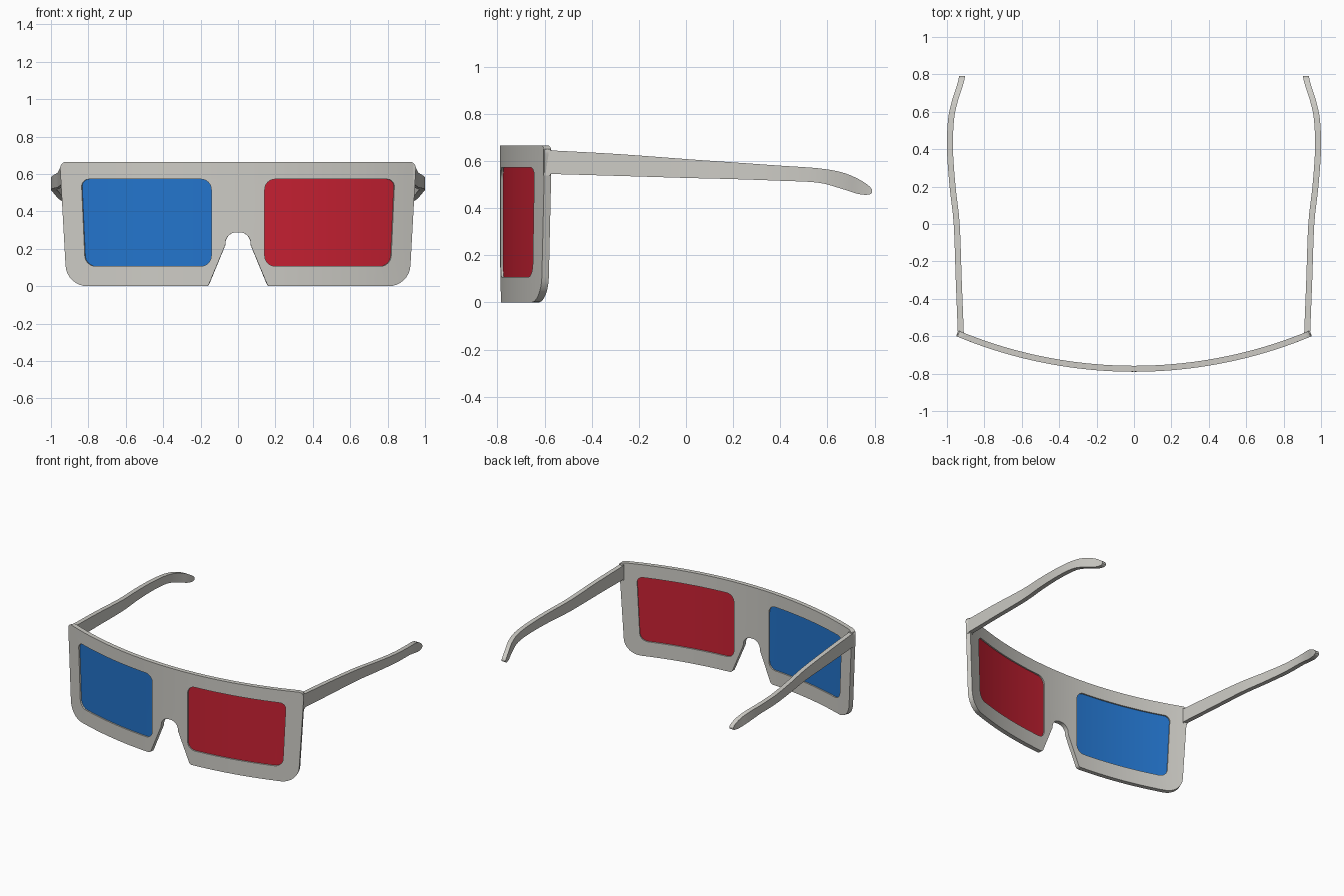
import bpy, bmesh, math
from mathutils import Vector

cube = bpy.data.objects.get("Cube")
if cube:
    bpy.data.objects.remove(cube, do_unlink=True)

RADIUS = 2.47     # curvature of the front
FRONT = -0.79     # foremost y
THICK = 0.032


def material(name, rgb):
    mat = bpy.data.materials.new(name)
    mat.use_nodes = True
    color = (*rgb, 1)
    mat.diffuse_color = color
    mat.node_tree.nodes["Principled BSDF"].inputs["Base Color"].default_value = color
    return mat


def finish(name, bm, mat):
    bmesh.ops.recalc_face_normals(bm, faces=bm.faces)
    mesh = bpy.data.meshes.new(name)
    bm.to_mesh(mesh)
    bm.free()
    mesh.materials.append(mat)
    obj = bpy.data.objects.new(name, mesh)
    bpy.context.collection.objects.link(obj)
    bpy.ops.object.select_all(action='DESELECT')
    obj.select_set(True)
    bpy.context.view_layer.objects.active = obj
    bpy.ops.object.shade_smooth_by_angle(angle=math.radians(30))
    return obj


def rounded(corners, steps=8):
    """Outline from (x, z, tangent length) corners, each turned into an arc."""
    points = []
    for i, (x, z, cut) in enumerate(corners):
        p = Vector((x, z))
        back = (Vector(corners[i - 1][:2]) - p).normalized()
        ahead = (Vector(corners[(i + 1) % len(corners)][:2]) - p).normalized()
        w = math.sin(back.angle(ahead) / 2)
        for k in range(steps + 1):
            t = k / steps
            a, b, c = (1 - t) ** 2, 2 * w * t * (1 - t), t * t
            points.append(((p + back * cut) * a + p * b + (p + ahead * cut) * c) / (a + b + c))
    return points


def flip(corners):
    return [(-x, z, cut) for x, z, cut in reversed(corners)]


def curved_sheet(name, loops, near, far, mat):
    """Fill outlines (inner ones are holes), slice, thicken and bend."""
    bm = bmesh.new()
    for loop in loops:
        verts = [bm.verts.new((p.x, 0, p.y)) for p in loop]
        for i, v in enumerate(verts):
            bm.edges.new((verts[i - 1], v))
    bmesh.ops.triangle_fill(bm, use_beauty=True, edges=bm.edges[:])
    for i in range(-19, 20):
        bmesh.ops.bisect_plane(bm, geom=bm.verts[:] + bm.edges[:] + bm.faces[:],
                               plane_co=(i / 20, 0, 0), plane_no=(1, 0, 0))
    grown = bmesh.ops.extrude_face_region(bm, geom=bm.faces[:])["geom"]
    back = {v for v in grown if isinstance(v, bmesh.types.BMVert)}
    for v in bm.verts:
        angle = math.asin(v.co.x / RADIUS)
        r = RADIUS - (far if v in back else near)
        v.co.x = r * math.sin(angle)
        v.co.y = FRONT + RADIUS - r * math.cos(angle)
    return finish(name, bm, mat)


def spline(rows, steps=4):
    """Smooth curve through rows of values."""
    rows = [Vector(r) for r in rows]
    out = []
    for i in range(len(rows) - 1):
        a, b, c, d = rows[max(i - 1, 0)], rows[i], rows[i + 1], rows[min(i + 2, len(rows) - 1)]
        for k in range(steps):
            t = k / steps
            out.append(b + (c - a) * (t / 2) + (a * 2 - b * 5 + c * 4 - d) * (t * t / 2)
                       + (b * 3 - a - c * 3 + d) * (t ** 3 / 2))
    return out + [rows[-1]]


frame_mat = material("warm grey card", (0.61, 0.60, 0.56))
red_mat = material("red film", (0.58, 0.015, 0.033))
blue_mat = material("blue film", (0.017, 0.175, 0.60))

# Front frame with two lens openings and a nose notch
half = [(0.068, 0.288, 0.06), (0.068, 0.22, 0.005), (0.16, 0, 0.015),
        (0.916, 0, 0.11), (0.953, 0.665, 0.035)]
lens = [(0.143, 0.107, 0.055), (0.817, 0.107, 0.055),
        (0.838, 0.572, 0.04), (0.143, 0.572, 0.055)]
outline = rounded(half + flip(half))
left_lens, right_lens = rounded(lens), rounded(flip(lens))
curved_sheet("front_frame", [outline, left_lens, right_lens], 0, THICK, frame_mat)

# Tinted lenses, set back inside the openings
curved_sheet("left_lens", [left_lens], 0.01, 0.022, red_mat)
curved_sheet("right_lens", [right_lens], 0.01, 0.022, blue_mat)

# Temple stations: y, centre x, bottom z, top z
stations = [(-0.58, 0.926, 0.545, 0.645), (-0.3, 0.937, 0.537, 0.63),
            (0, 0.948, 0.528, 0.608), (0.2, 0.97, 0.523, 0.594),
            (0.4, 0.984, 0.516, 0.58), (0.56, 0.978, 0.508, 0.569),
            (0.66, 0.957, 0.482, 0.552), (0.73, 0.934, 0.46, 0.524),
            (0.775, 0.922, 0.457, 0.495), (0.79, 0.92, 0.466, 0.477)]
HALF_WIDTH = 0.016

for side, word in ((1, "left"), (-1, "right")):
    # Temple arm lofted through the stations
    bm = bmesh.new()
    rings = []
    for y, x, low, high in spline(stations):
        rings.append([bm.verts.new((side * (x + dx), y, z)) for dx, z in
                      ((-HALF_WIDTH, low), (HALF_WIDTH, low),
                       (HALF_WIDTH, high), (-HALF_WIDTH, high))])
    for a, b in zip(rings, rings[1:]):
        for i in range(4):
            bm.faces.new((a[i - 1], a[i], b[i], b[i - 1]))
    bm.faces.new(rings[0])
    bm.faces.new(rings[-1])
    finish(word + "_temple", bm, frame_mat)

    # Hinge block joining temple and frame
    bm = bmesh.new()
    bmesh.ops.create_cube(bm, size=1)
    for v in bm.verts:
        v.co = (side * (0.927 + v.co.x * 0.034), -0.59 + v.co.y * 0.03, 0.595 + v.co.z * 0.112)
    finish(word + "_hinge", bm, frame_mat)
